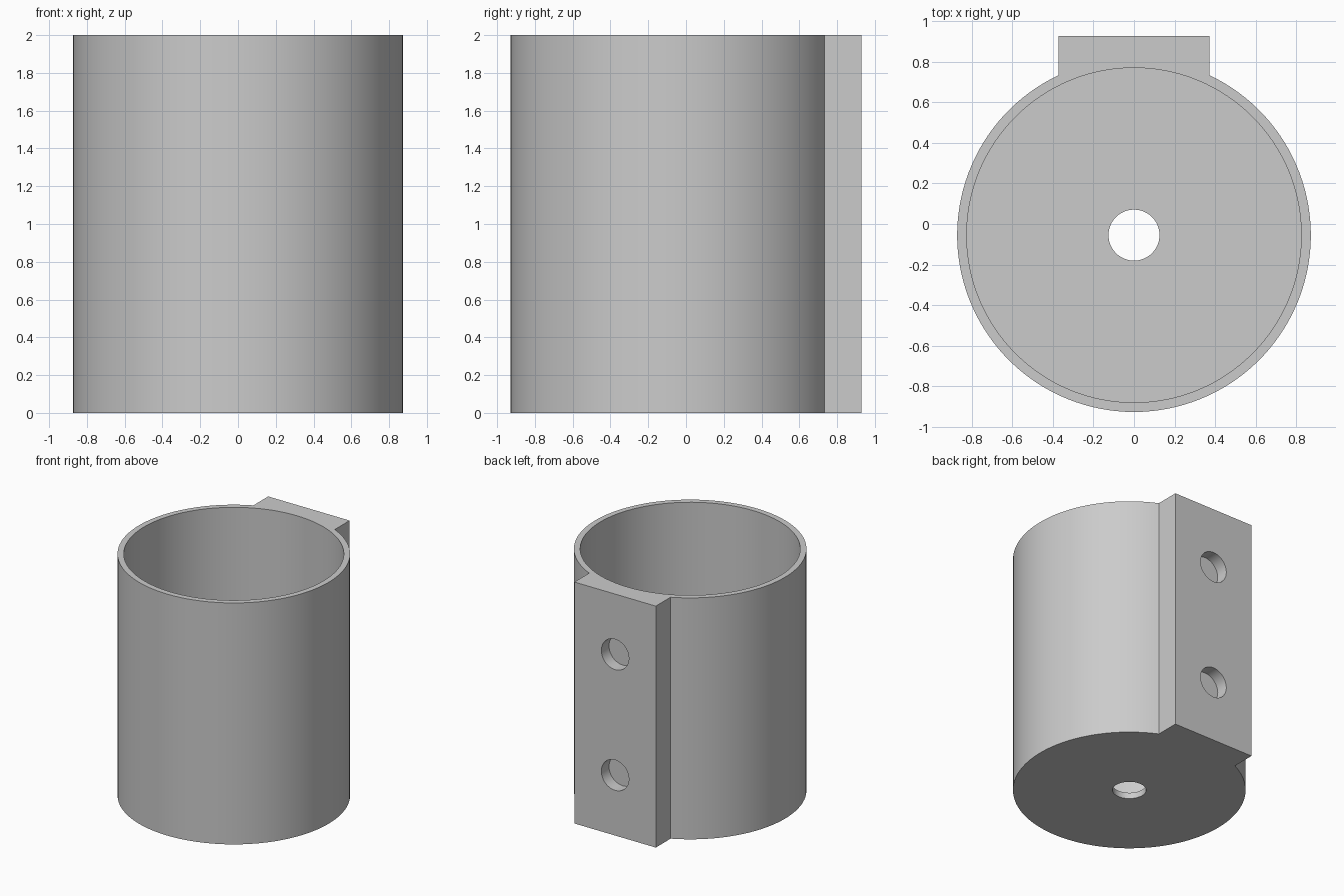
import bpy, bmesh
from math import sin, cos, pi, asin
from mathutils import Vector

cube = bpy.data.objects.get("Cube")
if cube:
    bpy.data.objects.remove(cube, do_unlink=True)

HEIGHT = 2.0
CENTER_Y = -0.055
OUTER_R, INNER_R = 0.873, 0.826
FLOOR = 0.05
HOLE_R = 0.126
PAD_HALF, PAD_BACK = 0.373, 0.928
SCREW_DEPTH = 0.1
SEGMENTS = 112

grey = bpy.data.materials.new("plain grey")
grey.use_nodes = True
colour = (0.6, 0.6, 0.6, 1)
grey.diffuse_color = colour
grey.node_tree.nodes["Principled BSDF"].inputs["Base Color"].default_value = colour


def add_prism(name, outline):
    """Extrude a flat outline to the full height."""
    mesh = bpy.data.meshes.new(name)
    bm = bmesh.new()
    face = bm.faces.new([bm.verts.new((x, y, 0)) for x, y in outline])
    top = bmesh.ops.extrude_face_region(bm, geom=[face])["geom"]
    verts = [v for v in top if isinstance(v, bmesh.types.BMVert)]
    bmesh.ops.translate(bm, verts=verts, vec=(0, 0, HEIGHT))
    bmesh.ops.recalc_face_normals(bm, faces=bm.faces)
    bm.to_mesh(mesh)
    bm.free()
    obj = bpy.data.objects.new(name, mesh)
    bpy.context.collection.objects.link(obj)
    mesh.materials.append(grey)
    return obj


def cut_hole(target, start, end, radius, segments):
    """Cut a round hole between two points."""
    start, end = Vector(start), Vector(end)
    axis = end - start
    bpy.ops.mesh.primitive_cylinder_add(
        vertices=segments, radius=radius, depth=axis.length,
        location=(start + end) / 2,
        rotation=axis.to_track_quat("Z", "Y").to_euler())
    cutter = bpy.context.object
    cutter.name = "hole_cutter"
    cutter.hide_render = True
    cutter.data.materials.append(grey)
    mod = target.modifiers.new("cut", "BOOLEAN")
    mod.operation = "DIFFERENCE"
    mod.solver = "EXACT"
    mod.object = cutter
    bpy.context.view_layer.objects.active = target
    bpy.ops.object.modifier_apply(modifier=mod.name)
    bpy.data.objects.remove(cutter, do_unlink=True)


# Round body with the flat mounting pad in one outline
gap = asin(PAD_HALF / OUTER_R)
outline = []
for i in range(SEGMENTS + 1):
    a = pi / 2 + gap + (2 * pi - 2 * gap) * i / SEGMENTS
    outline.append((OUTER_R * cos(a), CENTER_Y + OUTER_R * sin(a)))
outline += [(PAD_HALF, PAD_BACK), (-PAD_HALF, PAD_BACK)]
holder = add_prism("cup_holder", outline)

# Open cavity and drain hole in the floor
cut_hole(holder, (0, CENTER_Y, FLOOR), (0, CENTER_Y, HEIGHT + 0.2), INNER_R, 128)
cut_hole(holder, (0, CENTER_Y, -0.2), (0, CENTER_Y, 0.3), HOLE_R, 48)

# Blind screw holes in the mounting pad
for z in (0.5, 1.5):
    cut_hole(holder, (0, PAD_BACK - SCREW_DEPTH, z), (0, PAD_BACK + 0.2, z), HOLE_R, 48)

bpy.ops.object.select_all(action="DESELECT")
holder.select_set(True)
bpy.context.view_layer.objects.active = holder
bpy.ops.object.shade_smooth_by_angle(angle=pi / 6)
